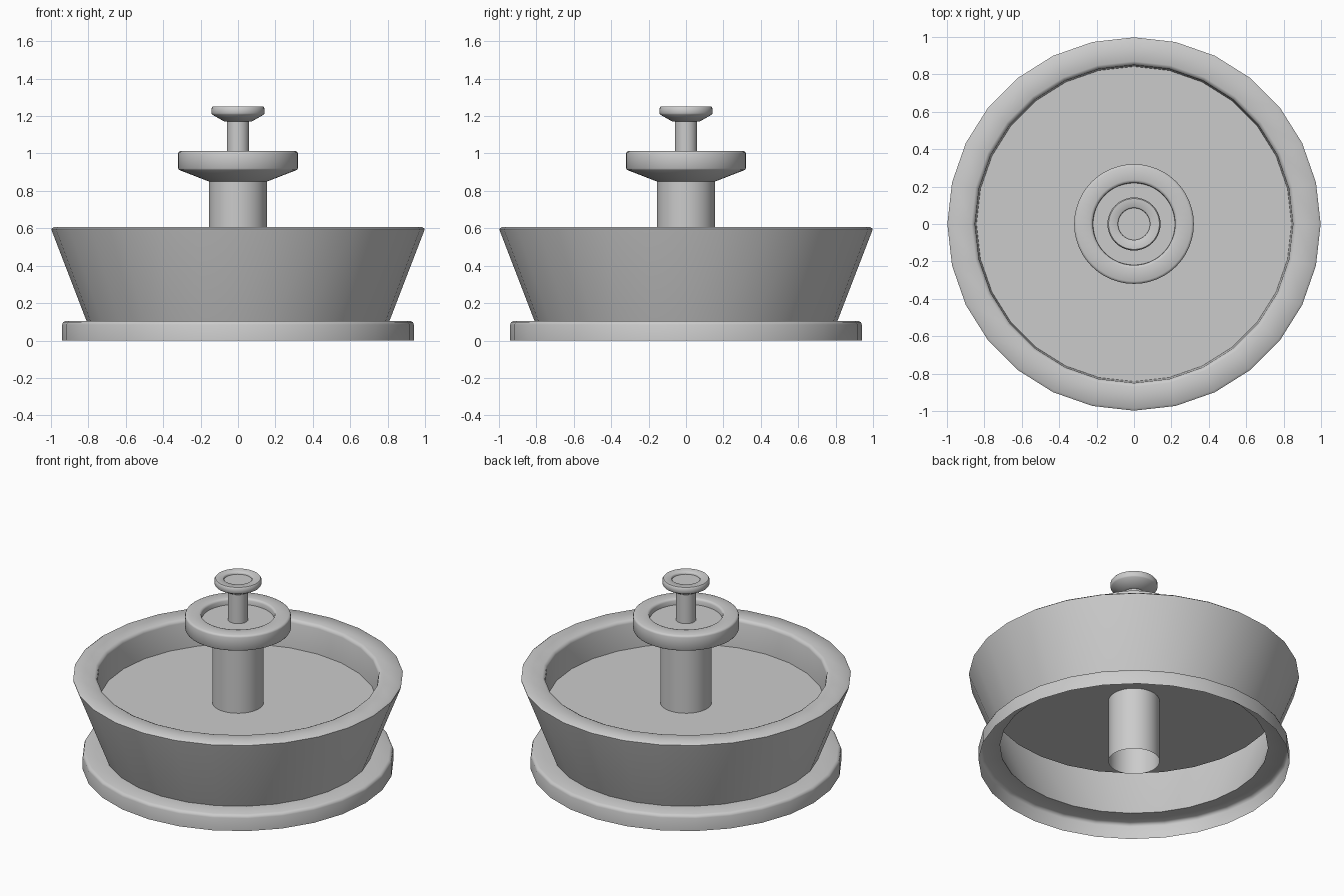
import bpy, bmesh, math

if "Cube" in bpy.data.objects:
    bpy.data.objects.remove(bpy.data.objects["Cube"])

def lathe(name, profile, sides):
    """Spin an open (radius, z) profile around z; radius 0 closes to a point."""
    bm = bmesh.new()
    rings = []
    for r, z in profile:
        if r == 0:
            rings.append([bm.verts.new((0, 0, z))] * sides)
        else:
            rings.append([bm.verts.new((r * math.cos(math.tau * i / sides),
                                        r * math.sin(math.tau * i / sides), z))
                          for i in range(sides)])
    for a, b in zip(rings, rings[1:]):
        for i in range(sides):
            j = (i + 1) % sides
            corners = list(dict.fromkeys((a[i], a[j], b[j], b[i])))
            bm.faces.new(corners)
    mesh = bpy.data.meshes.new(name)
    bm.to_mesh(mesh)
    bm.free()
    obj = bpy.data.objects.new(name, mesh)
    bpy.context.collection.objects.link(obj)
    bpy.ops.object.select_all(action='DESELECT')
    obj.select_set(True)
    bpy.context.view_layer.objects.active = obj
    bpy.ops.object.shade_smooth_by_angle(angle=math.radians(50))
    return obj

# Large basin: open foot, flared wall, rounded rim, inner wall
lathe("basin", [(0.94, 0), (0.94, 0.085), (0.935, 0.098), (0.92, 0.105), (0.81, 0.105),
                (0.995, 0.585), (0.998, 0.597), (0.985, 0.607), (0.87, 0.607),
                (0.855, 0.6), (0.85, 0.585), (0.842, 0.42)], 28)

# Water surface of the large basin (the column passes through it)
lathe("basin_water", [(0.875, 0.42), (0.155, 0.42)], 28)

# Column, open at the bottom
lathe("column", [(0.155, 0), (0.155, 0.85)], 40)

# Upper bowl with its water level
lathe("upper_bowl", [(0.155, 0.85), (0.315, 0.912), (0.32, 0.92), (0.32, 1.0),
                     (0.317, 1.008), (0.307, 1.013), (0.235, 1.013), (0.225, 1.01),
                     (0.22, 1.0), (0.219, 0.973), (0.06, 0.973)], 48)

# Thin stem
lathe("stem", [(0.06, 0.973), (0.06, 1.17)], 32)

# Small dish on top
lathe("top_dish", [(0.06, 1.17), (0.075, 1.172), (0.138, 1.208), (0.142, 1.215),
                   (0.142, 1.242), (0.136, 1.25), (0.092, 1.25), (0.086, 1.245),
                   (0.085, 1.235), (0, 1.235)], 40)
